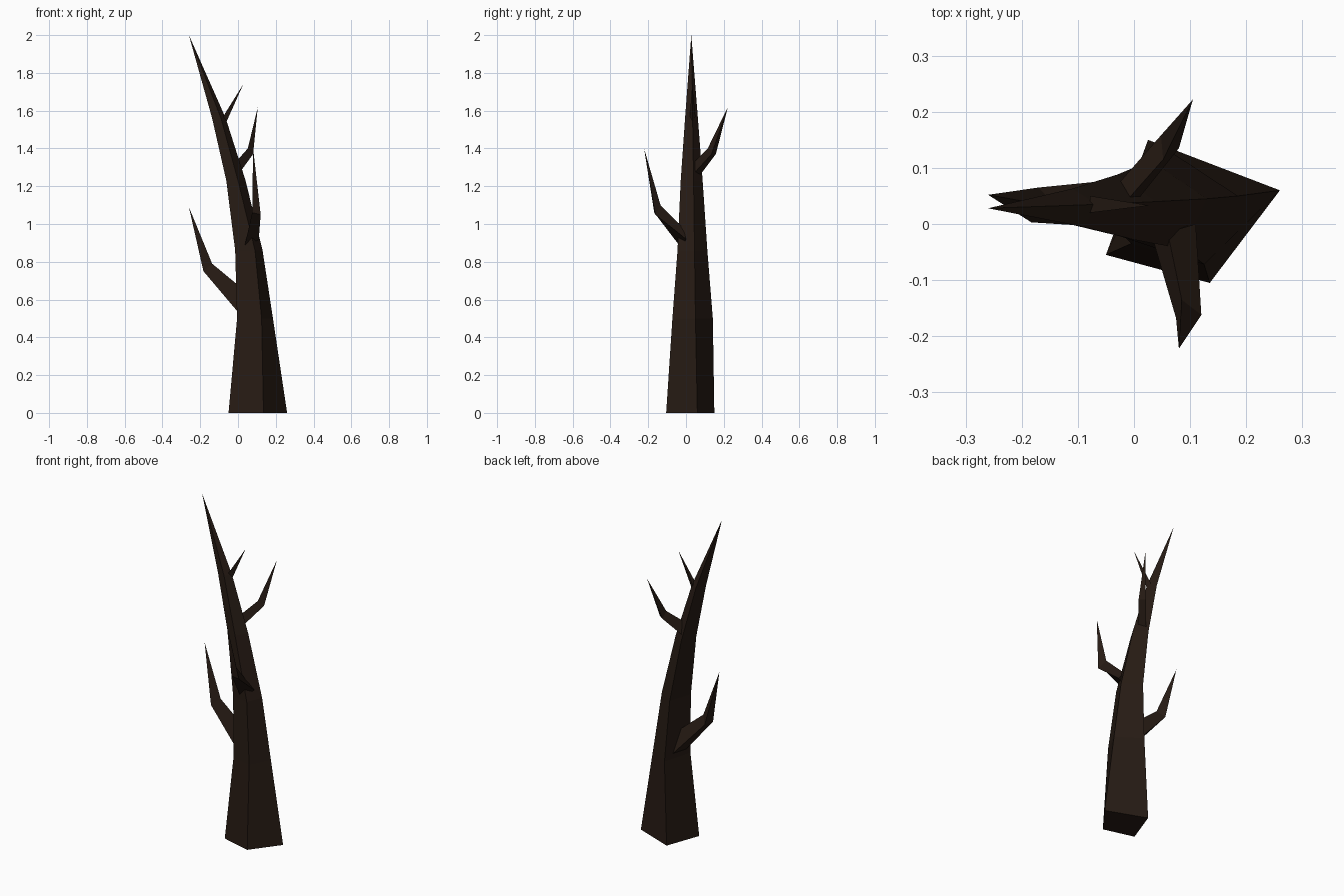
import bpy, bmesh

bark = bpy.data.materials.new("dark_bark")
bark.diffuse_color = (0.020, 0.011, 0.007, 1)


def limb(name, rings, tip):
    """Loft matching rings of points and close them to a pointed tip."""
    bm = bmesh.new()
    loops = [[bm.verts.new(p) for p in ring] for ring in rings]
    n = len(loops[0])
    bm.faces.new(loops[0][::-1])
    for a, b in zip(loops, loops[1:]):
        for i in range(n):
            j = (i + 1) % n
            bm.faces.new((a[i], a[j], b[j], b[i]))
    end = bm.verts.new(tip)
    for i in range(n):
        bm.faces.new((loops[-1][i], loops[-1][(i + 1) % n], end))
    bmesh.ops.recalc_face_normals(bm, faces=bm.faces)
    mesh = bpy.data.meshes.new(name)
    bm.to_mesh(mesh)
    bm.free()
    mesh.materials.append(bark)
    obj = bpy.data.objects.new(name, mesh)
    bpy.context.collection.objects.link(obj)
    return obj


# Four-sided trunk: height, then right, front, left and back corners
sections = [
    (0.00, (0.26, 0.06), (0.135, -0.105), (-0.05, -0.055), (0.025, 0.15)),
    (0.50, (0.185, 0.05), (0.125, -0.072), (-0.005, -0.035), (0.045, 0.142)),
    (0.86, (0.13, 0.045), (0.09, -0.045), (-0.015, -0.025), (0.03, 0.113)),
    (1.23, (0.04, 0.04), (0.00, -0.028), (-0.062, -0.01), (-0.03, 0.088)),
    (1.56, (-0.065, 0.035), (-0.09, -0.005), (-0.137, 0.005), (-0.11, 0.063)),
]
limb("trunk", [[(x, y, z) for x, y in pts] for z, *pts in sections],
     (-0.26, 0.028, 2.0))

# Three-sided bent branches: base triangle, elbow triangle, tip
limb("left_branch",
     [[(0.02, -0.01, 0.51), (0.03, 0.085, 0.53), (0.02, 0.03, 0.66)],
      [(-0.183, 0.003, 0.75), (-0.17, 0.065, 0.75), (-0.137, 0.03, 0.79)]],
     (-0.26, 0.052, 1.09))
limb("front_branch",
     [[(0.11, 0.00, 0.92), (0.03, -0.015, 0.86), (0.06, -0.015, 0.98)],
      [(0.12, -0.162, 1.05), (0.075, -0.168, 1.06), (0.085, -0.135, 1.10)]],
     (0.08, -0.222, 1.40))
limb("back_branch",
     [[(0.00, 0.035, 1.26), (-0.025, 0.075, 1.26), (-0.01, 0.045, 1.33)],
      [(0.08, 0.135, 1.37), (0.048, 0.158, 1.37), (0.052, 0.115, 1.40)]],
     (0.105, 0.222, 1.62))

# Short straight twig near the top
limb("top_twig",
     [[(-0.078, 0.02, 1.57), (-0.078, 0.05, 1.57), (-0.066, 0.035, 1.53)]],
     (0.028, 0.033, 1.74))
